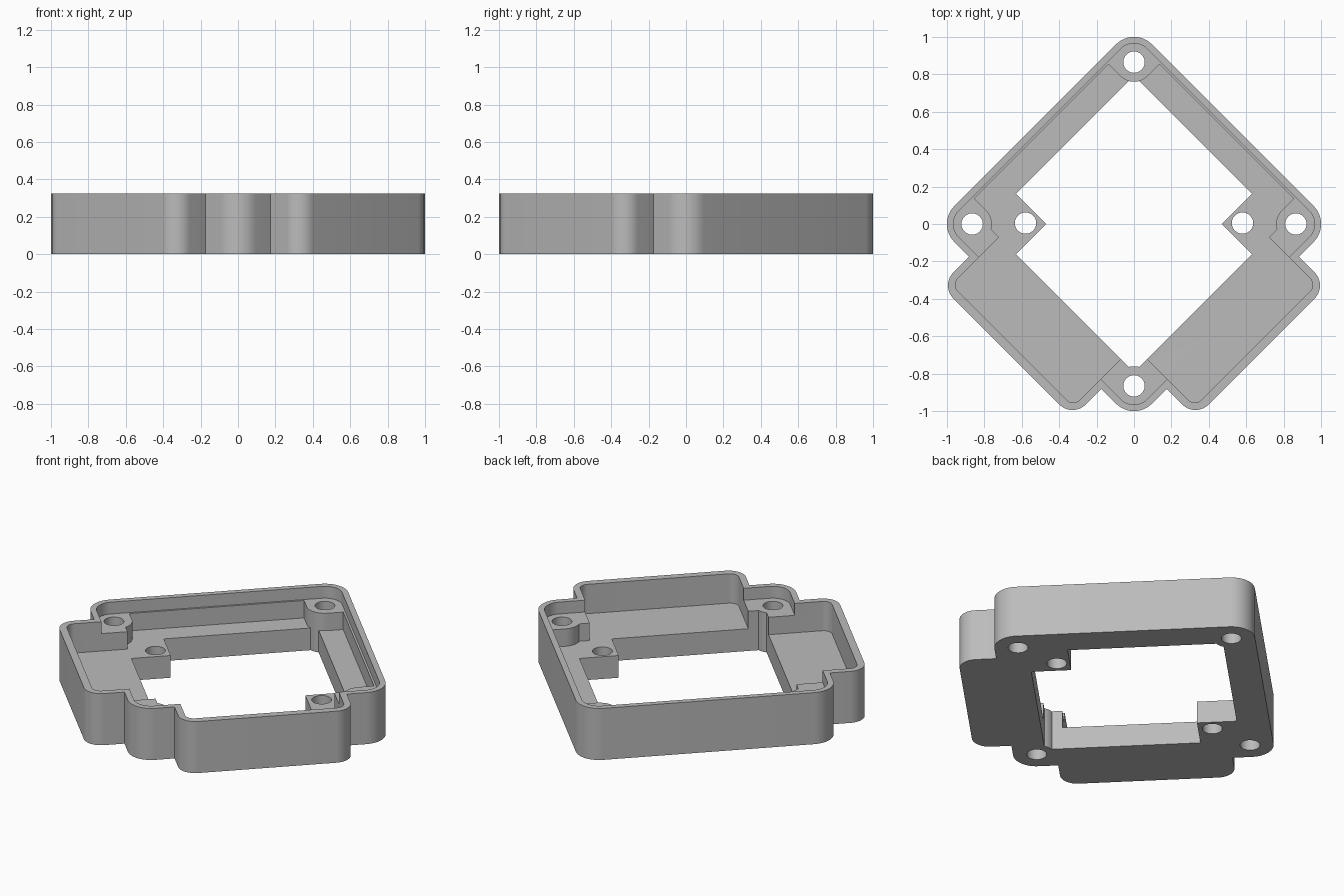
import bpy, bmesh, math

if "Cube" in bpy.data.objects:
    bpy.data.objects.remove(bpy.data.objects["Cube"], do_unlink=True)

# Heights and main plan sizes, measured along the diagonal axes u and w
TOP, LEDGE, FLOOR = 0.325, 0.25, 0.14
C = 0.612            # distance of each screw corner along u and w
OPEN = 0.56          # half size of the central opening
S = math.sqrt(0.5)

grey = bpy.data.materials.new("plain_grey")
grey.use_nodes = True
colour = (0.5, 0.5, 0.5, 1)
grey.diffuse_color = colour
grey.node_tree.nodes["Principled BSDF"].inputs["Base Color"].default_value = colour


def prism(name, outline, z0, z1):
    """Extrude an outline given in x, y."""
    bm = bmesh.new()
    face = bm.faces.new([bm.verts.new((x, y, z0)) for x, y in outline])
    ext = bmesh.ops.extrude_face_region(bm, geom=[face])
    for v in ext["geom"]:
        if isinstance(v, bmesh.types.BMVert):
            v.co.z = z1
    bmesh.ops.recalc_face_normals(bm, faces=bm.faces)
    mesh = bpy.data.meshes.new(name)
    bm.to_mesh(mesh)
    bm.free()
    mesh.materials.append(grey)
    ob = bpy.data.objects.new(name, mesh)
    bpy.context.collection.objects.link(ob)
    return ob


def block(u0, u1, w0, w1, r=0, mirror=False):
    """Diagonal rectangle with optional rounded corners, as x, y points."""
    pts = []
    corners = [(u1, w1, -1, -1), (u0, w1, 1, -1), (u0, w0, 1, 1), (u1, w0, -1, 1)]
    for i, (u, w, su, sw) in enumerate(corners):
        steps = 12 if r else 0
        for k in range(steps + 1):
            a = math.pi / 2 * (i + (k / steps if steps else 0))
            pts.append((u + r * (su + math.cos(a)), w + r * (sw + math.sin(a))))
    side = -1 if mirror else 1
    return [(side * (u + w) * S, (u - w) * S) for u, w in pts]


def disc(x, y, r, n=48):
    return [(x + r * math.cos(2 * math.pi * k / n),
             y + r * math.sin(2 * math.pi * k / n)) for k in range(n)]


body = prism("mounting_frame", block(-0.747, 0.747, -0.747, 0.747, 0.135), 0, TOP)


def combine(mode, outline, z0, z1):
    tool = prism("tool", outline, z0, z1)
    tool.hide_render = True
    mod = body.modifiers.new("shape", "BOOLEAN")
    mod.operation, mod.solver, mod.object = mode, "EXACT", tool
    bpy.context.view_layer.objects.active = body
    bpy.ops.object.modifier_apply(modifier=mod.name)
    bpy.data.objects.remove(tool, do_unlink=True)


BOTH = (False, True)

# Side bulges on the two front edges
for m in BOTH:
    combine("UNION", block(-0.5, 0.5, 0.3, 0.965, 0.1, m), 0, TOP)

# Tray pocket, bulge pockets, shallow rim recess and central opening
combine("DIFFERENCE", block(-0.7, 0.7, -0.7, 0.7, 0.088), FLOOR, 1)
for m in BOTH:
    combine("DIFFERENCE", block(-0.46, 0.46, 0.3, 0.92, 0.05, m), FLOOR, 1)
combine("DIFFERENCE", block(-0.712, 0.712, -0.712, 0.712, 0.1), LEDGE, 1)
combine("DIFFERENCE", block(-OPEN, OPEN, -OPEN, OPEN), -1, 1)

# Inner screw tabs at the left and right of the opening
for m in BOTH:
    combine("UNION", block(0.332, 0.6, 0.332, 0.6, 0, m), 0, FLOOR)

# Screw bosses: round core plus straight shoulders running to the walls
R = C / S
screws = [(R, 0), (-R, 0), (0, R), (0, -R)]
for x, y in screws:
    combine("UNION", disc(x, y, 0.105), 0, LEDGE)
for m in BOTH:
    combine("UNION", block(C, 0.705, C - 0.105, C, 0, m), 0, LEDGE)
    combine("UNION", block(C, 0.705, -C, 0.105 - C, 0, m), 0, LEDGE)
    combine("UNION", block(0.46, C, OPEN, 0.705, 0, m), 0, LEDGE)
    combine("UNION", block(-C, -0.46, OPEN, 0.705, 0, m), 0, LEDGE)

# Screw holes
for x, y in screws + [(0.58, 0.005), (-0.58, 0.005)]:
    combine("DIFFERENCE", disc(x, y, 0.057), -1, 1)

# Smooth the rounded corners and keep hard edges
bpy.ops.object.select_all(action="DESELECT")
body.select_set(True)
bpy.context.view_layer.objects.active = body
bpy.ops.object.shade_smooth_by_angle(angle=math.radians(30))
